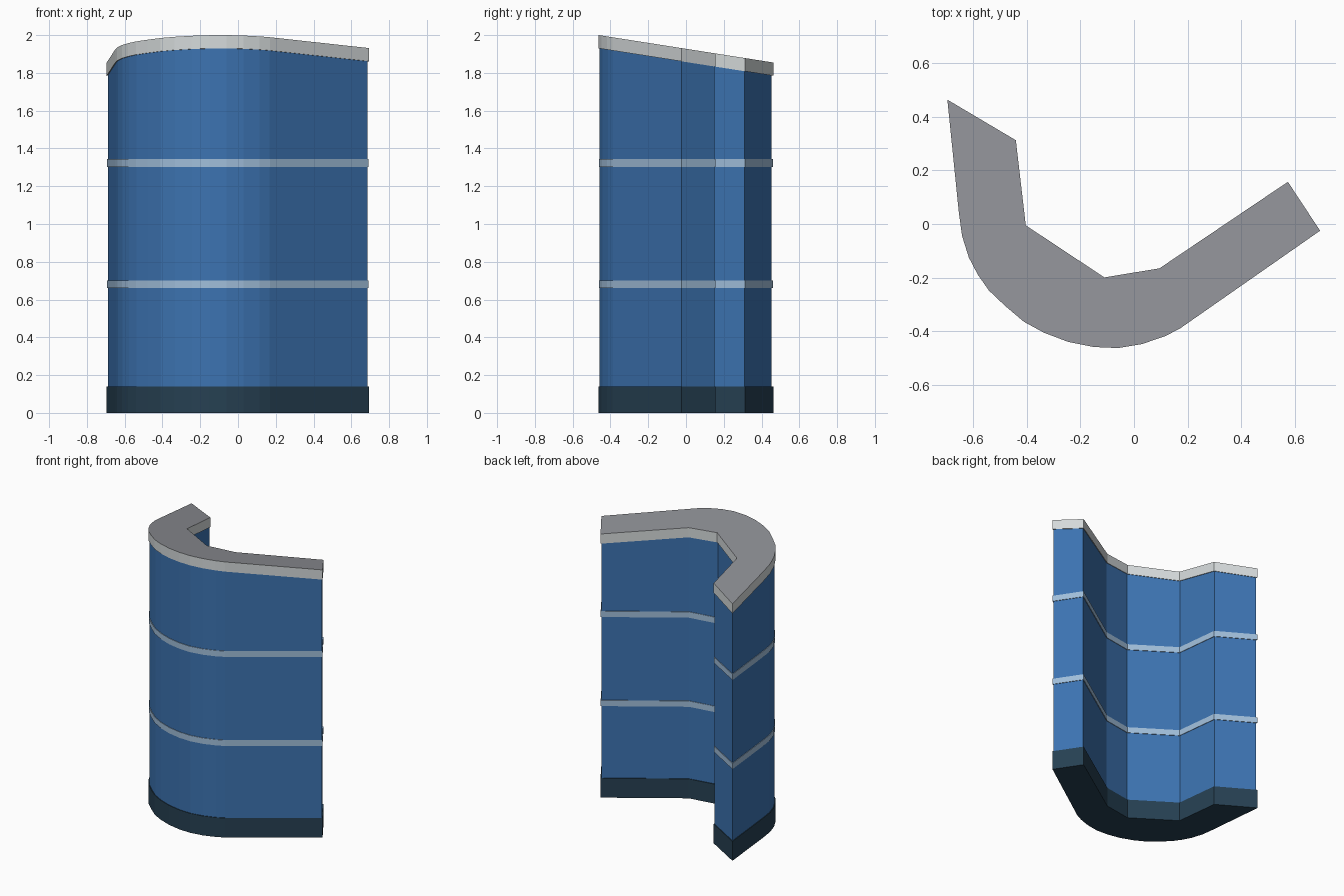
import bpy, bmesh
from mathutils import Vector

if "Cube" in bpy.data.objects:
    bpy.data.objects.remove(bpy.data.objects["Cube"])

# Footprint seen from above, counter-clockwise
OUTLINE = [Vector(p) for p in (
    (-0.695, 0.463), (-0.652, 0.04), (-0.64, -0.045), (-0.615, -0.125), (-0.582, -0.188),
    (-0.54, -0.248), (-0.48, -0.305), (-0.41, -0.364), (-0.335, -0.405), (-0.245, -0.439),
    (-0.15, -0.458), (-0.06, -0.462), (0.03, -0.447), (0.115, -0.418), (0.17, -0.39),
    (0.693, -0.025), (0.573, 0.157), (0.095, -0.165), (-0.11, -0.199), (-0.403, -0.005),
    (-0.44, 0.312))]


def srgb(r, g, b):
    lin = lambda c: c / 12.92 if c <= 0.04045 else ((c + 0.055) / 1.055) ** 2.4
    return (*[lin(c / 255) for c in (r, g, b)], 1)


def material(name, *rgb):
    m = bpy.data.materials.new(name)
    m.diffuse_color = srgb(*rgb)
    m.use_nodes = True
    m.node_tree.nodes["Principled BSDF"].inputs["Base Color"].default_value = m.diffuse_color
    return m


BLUE = material("body blue", 60, 115, 177)
PALE = material("pale blue band", 160, 190, 218)
DARK = material("dark base", 38, 64, 82)
TRIM = material("light grey trim", 213, 218, 219)
ROOF = material("mid grey roof", 142, 144, 149)


def inset(points, d):
    """Move every edge of the outline inward by d."""
    out = []
    for i, p in enumerate(points):
        a = (p - points[i - 1]).normalized()
        b = (points[(i + 1) % len(points)] - p).normalized()
        na, nb = Vector((-a.y, a.x)), Vector((-b.y, b.x))
        out.append(p + (na + nb) * d / (1 + na.dot(nb)))
    return out


def roof_z(p):
    return 2.0 - 0.157 * (p.y + 0.462)


def prism(name, points, low, high, mats):
    """Wall between two height functions; upward faces use the last material."""
    bm = bmesh.new()
    bot = [bm.verts.new((p.x, p.y, low(p))) for p in points]
    top = [bm.verts.new((p.x, p.y, high(p))) for p in points]
    bm.faces.new(bot[::-1])
    bm.faces.new(top).material_index = len(mats) - 1
    for i in range(len(points)):
        j = (i + 1) % len(points)
        bm.faces.new((bot[i], bot[j], top[j], top[i]))
    me = bpy.data.meshes.new(name)
    bm.to_mesh(me)
    bm.free()
    for m in mats:
        me.materials.append(m)
    ob = bpy.data.objects.new(name, me)
    bpy.context.collection.objects.link(ob)


# Main body, slightly inset, under the sloping roof
prism("body", inset(OUTLINE, 0.005), lambda p: 0.01, lambda p: roof_z(p) - 0.06, [BLUE])
# Base plinth
prism("base", OUTLINE, lambda p: 0.0, lambda p: 0.14, [DARK])
# Floor bands
for n, z in enumerate((0.66, 1.303)):
    prism(f"band_{n + 1}", inset(OUTLINE, 0.001), lambda p: z, lambda p: z + 0.042, [PALE])
# Sloping roof slab with light edge and darker top
prism("roof", OUTLINE, lambda p: roof_z(p) - 0.07, roof_z, [TRIM, ROOF])
